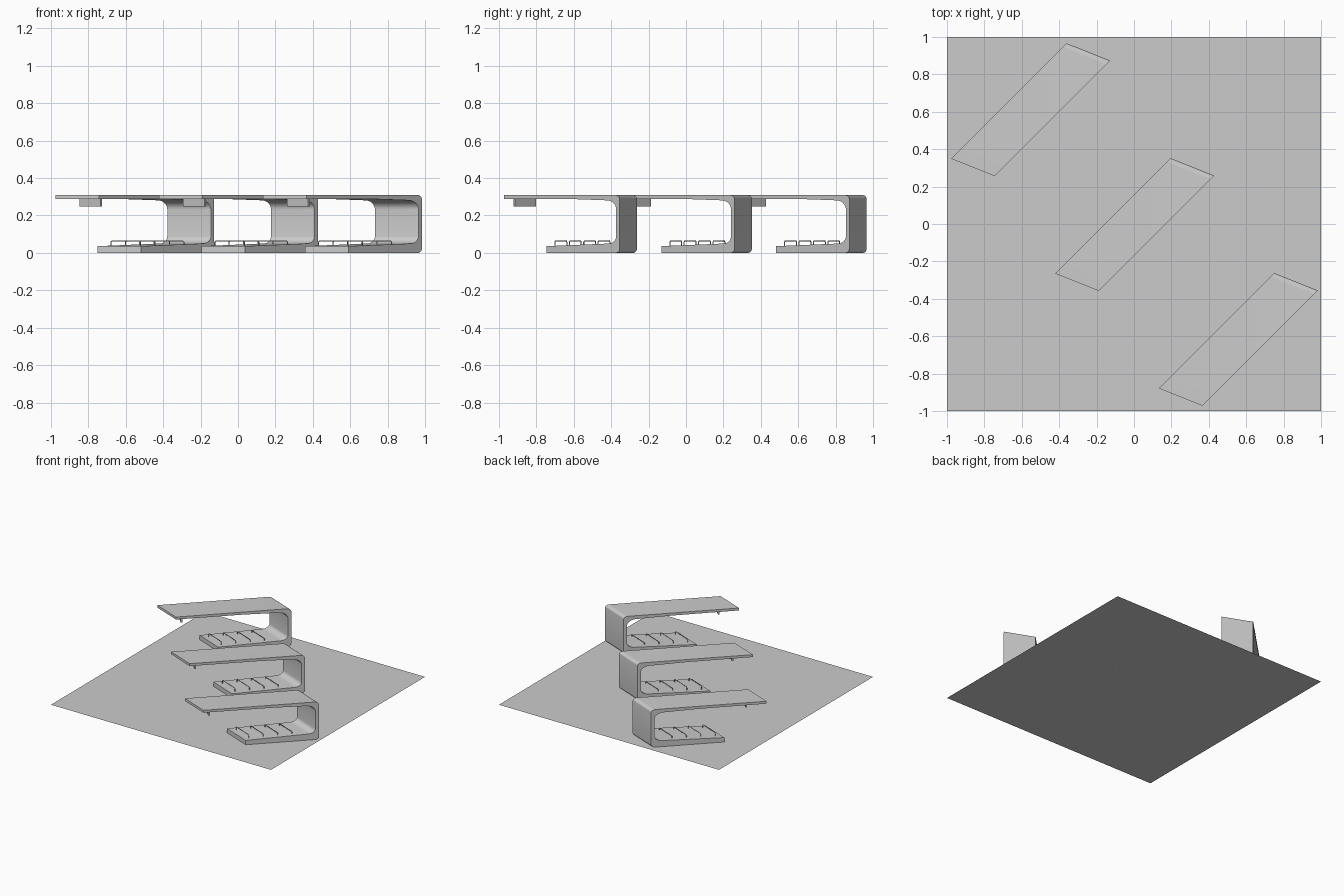
import bpy, bmesh, math
from mathutils import Vector

if "Cube" in bpy.data.objects:
    bpy.data.objects.remove(bpy.data.objects["Cube"])

W = Vector((0.233, -0.093, 0))      # skewed width direction of a shelter
L = 0.617                           # length of roof measured along x (and y)


def finish(name, bm, smooth=False):
    bmesh.ops.recalc_face_normals(bm, faces=bm.faces)
    mesh = bpy.data.meshes.new(name)
    bm.to_mesh(mesh)
    bm.free()
    ob = bpy.data.objects.new(name, mesh)
    bpy.context.collection.objects.link(ob)
    if smooth:
        bpy.context.view_layer.objects.active = ob
        ob.select_set(True)
        bpy.ops.object.shade_smooth_by_angle(angle=math.radians(35))
        ob.select_set(False)
    return ob


def arc(cx, cz, r, a0, a1, n=8):
    angles = [math.radians(a0 + (a1 - a0) * i / n) for i in range(n + 1)]
    return [(cx + r * math.cos(a), cz + r * math.sin(a)) for a in angles]


def shelter_profile():
    # C-shaped section: (distance along the diagonal, height)
    inner = L - 0.018
    p = [(0.226, 0.0)]
    p += arc(L - 0.022, 0.022, 0.022, -90, 0)
    p += arc(L - 0.022, 0.309 - 0.022, 0.022, 0, 90)
    p += [(0, 0.309), (0, 0.289), (0.36, 0.288)]
    p += arc(inner - 0.05, 0.231, 0.05, 90, 0)
    p += arc(inner - 0.04, 0.09, 0.04, 0, -90)
    p += [(0.226, 0.036)]
    return p


def build_shelter(c):
    # Folded roof, wall and floor in one skewed extrusion
    bm = bmesh.new()
    start = c - Vector((L / 2, L / 2, 0)) - W / 2
    face = bm.faces.new([bm.verts.new(start + Vector((t, t, z)))
                         for t, z in shelter_profile()])
    ext = bmesh.ops.extrude_face_region(bm, geom=[face])
    bmesh.ops.translate(bm, vec=W, verts=[v for v in ext["geom"]
                                          if isinstance(v, bmesh.types.BMVert)])
    finish("shelter_shell", bm, True)

    # Sign board hanging across the open end of the roof
    bm = bmesh.new()
    bmesh.ops.create_cube(bm, size=1)
    bmesh.ops.scale(bm, vec=(0.16, 0.012, 0.042), verts=bm.verts)
    sign = finish("hanging_sign", bm)
    sign.location = c + Vector((-0.235, -0.245, 0.27))
    sign.rotation_euler.z = math.radians(-45)

    # Bent-tube cycle racks on the floor
    half = W * 0.34
    for i in range(4):
        mid = c + Vector((-0.048 + 0.077 * i, -0.052 + 0.077 * i, 0))
        cu = bpy.data.curves.new("cycle_rack", 'CURVE')
        cu.dimensions = '3D'
        cu.bevel_depth = 0.003
        cu.bevel_resolution = 1
        cu.use_fill_caps = True
        pts = [(-1, 0.004), (-1, 0.058), (-0.94, 0.063),
               (0.94, 0.063), (1, 0.058), (1, 0.004)]
        sp = cu.splines.new('POLY')
        sp.points.add(len(pts) - 1)
        for q, (s, z) in zip(sp.points, pts):
            q.co = (*(mid + half * s + Vector((0, 0, z))), 1)
        bpy.context.collection.objects.link(bpy.data.objects.new("cycle_rack", cu))


# Flat base
bm = bmesh.new()
bmesh.ops.create_grid(bm, x_segments=1, y_segments=1, size=1)
finish("base_plane", bm)

# Three staggered shelters
for k in (-1, 0, 1):
    build_shelter(Vector((0.003 + 0.555 * k, -0.614 * k - 0.003, 0)))
